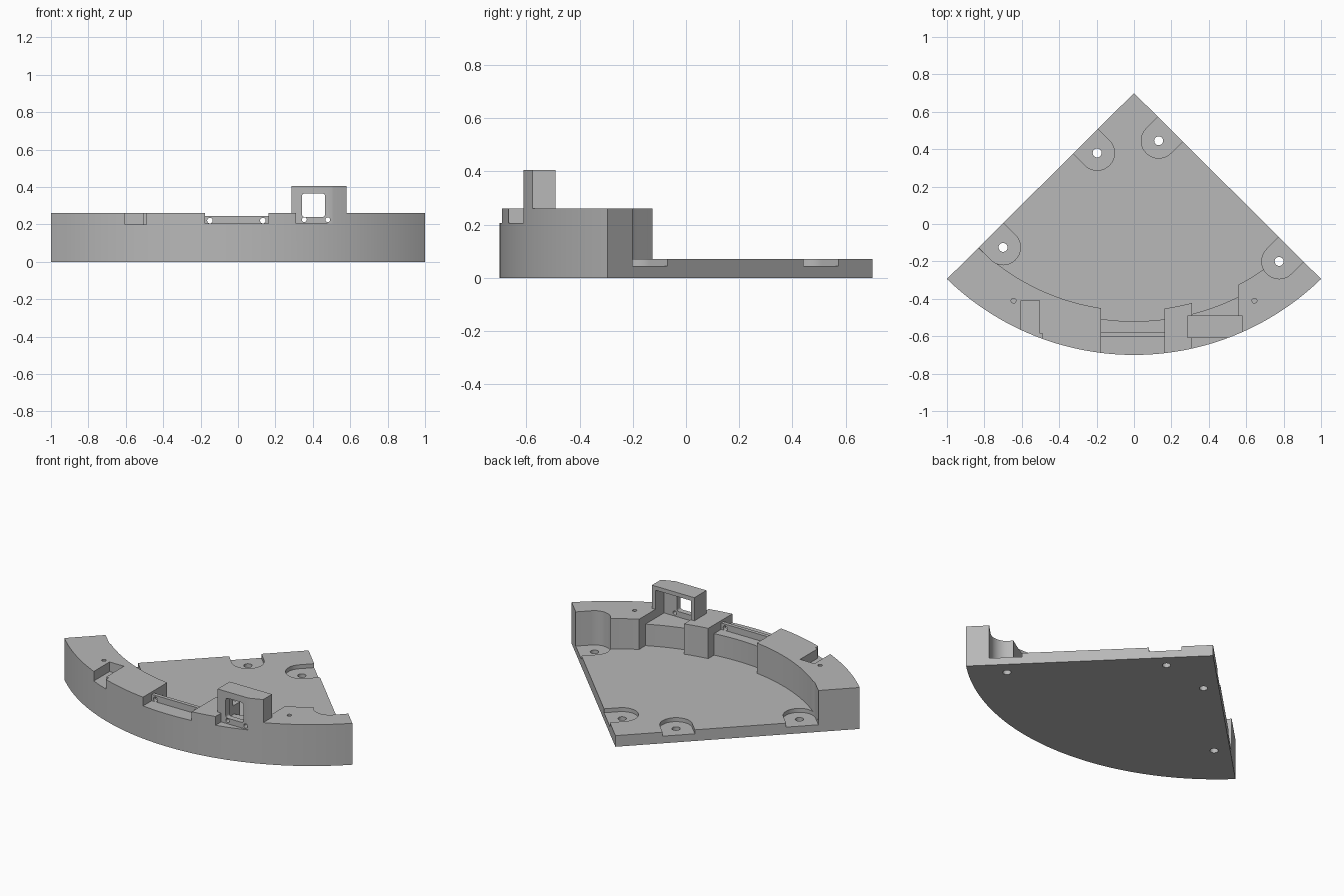
import bpy, bmesh, math
from mathutils import Vector

if "Cube" in bpy.data.objects:
    bpy.data.objects.remove(bpy.data.objects["Cube"], do_unlink=True)

grey = bpy.data.materials.new("light grey")
grey.use_nodes = True
grey.diffuse_color = (0.48, 0.48, 0.48, 1)
grey.node_tree.nodes["Principled BSDF"].inputs["Base Color"].default_value = (0.48, 0.48, 0.48, 1)

CY = 0.7345                      # centre of all the arcs
R_OUT, R_RIM, R_THIN = 1.4345, 1.1975, 1.2545
APEX = Vector((0, 0.70))
FLOOR, LEDGE, RIM, TOP = 0.07, 0.205, 0.26, 0.405


def prism(name, pts, z0, z1):
    """Extrude a plan outline from z0 to z1."""
    bm = bmesh.new()
    face = bm.faces.new([bm.verts.new((p[0], p[1], z0)) for p in pts])
    ext = bmesh.ops.extrude_face_region(bm, geom=[face])["geom"]
    bmesh.ops.translate(bm, vec=(0, 0, z1 - z0),
                        verts=[v for v in ext if isinstance(v, bmesh.types.BMVert)])
    bmesh.ops.recalc_face_normals(bm, faces=bm.faces)
    mesh = bpy.data.meshes.new(name)
    bm.to_mesh(mesh)
    bm.free()
    mesh.materials.append(grey)
    obj = bpy.data.objects.new(name, mesh)
    bpy.context.collection.objects.link(obj)
    return obj


def box(name, x0, x1, y0, y1, z0, z1):
    return prism(name, [(x0, y0), (x1, y0), (x1, y1), (x0, y1)], z0, z1)


def arc(cx, cy, r, a0, a1, n):
    return [(cx + r * math.cos(a0 + (a1 - a0) * i / n),
             cy + r * math.sin(a0 + (a1 - a0) * i / n)) for i in range(n + 1)]


def disc(name, x, y, r, z0, z1, n=24):
    return prism(name, arc(x, y, r, 0, math.tau, n)[:-1], z0, z1)


def sector(name, z1):
    half = math.asin(1 / R_OUT)
    down = -math.pi / 2
    return prism(name, arc(0, CY, R_OUT, down - half, down + half, 72) + [APEX], 0, z1)


def strip(name, x0, x1, r):
    """Cutter that thins the rim between two x positions."""
    a0, a1 = (-math.pi / 2 + math.asin(x / r) for x in (x0, x1))
    return prism(name, arc(0, CY, r, a0, a1, 10) + [(x1, -0.2), (x0, -0.2)], FLOOR, 1)


def boolean(obj, cutter, op="DIFFERENCE"):
    mod = obj.modifiers.new("cut", "BOOLEAN")
    mod.operation, mod.object, mod.solver = op, cutter, "EXACT"
    bpy.context.view_layer.objects.active = obj
    bpy.ops.object.modifier_apply(modifier=mod.name)
    bpy.data.objects.remove(cutter, do_unlink=True)


def along_y(obj, y):
    """Stand a plan shape upright so that its depth runs along y."""
    for v in obj.data.vertices:
        v.co = (v.co.x, y + v.co.z, v.co.y)
    obj.data.flip_normals()
    return obj


def screw_holes(obj, xs, z, r):
    for x in xs:
        boolean(obj, along_y(disc("hole", x, z, r, 0, 0.3, 16), -0.7))


# Base plate and raised curved rim in one body
body = sector("base_with_rim", RIM)
boolean(body, disc("interior", 0, CY, R_RIM, FLOOR, 1, 160))
for x0, x1 in ((-0.177, 0.162), (0.31, 0.555)):
    boolean(body, strip("thin_rim", x0, x1, R_THIN))
boolean(body, box("middle_recess", -0.177, 0.162, -0.9, -0.3, LEDGE, 1))
boolean(body, box("tower_recess", 0.31, 0.555, -0.61, -0.2, LEDGE, 1))
boolean(body, box("tower_front_recess", 0.31, 0.53, -0.9, -0.6, LEDGE, 1))

# Stepped notch in the right wing
boolean(body, prism("notch", [(-0.605, -0.41), (-0.605, -0.8), (-0.488, -0.8),
                              (-0.488, -0.585), (-0.505, -0.585), (-0.505, -0.41)], 0.2, 1))

# Round-ended mounting pockets that open through the straight sides
for x, y in ((-0.197, 0.38), (0.132, 0.445), (-0.7, -0.125), (0.776, -0.2)):
    out = math.radians(45 if x > 0 else 135)
    d = Vector((math.cos(out), math.sin(out))) * 0.3
    ends = arc(x, y, 0.093, out + math.pi / 2, out + 1.5 * math.pi, 20)
    slot = ends + [Vector(ends[-1]) + d, Vector(ends[0]) + d]
    boolean(body, prism("pocket", slot, 0.045, 1))
    boolean(body, disc("bolt_hole", x, y, 0.024, -1, 1))

# Small pin holes in the wings
for x in (-0.644, 0.644):
    boolean(body, disc("pin_hole", x, -0.41, 0.013, 0.12, 1, 16))

# Thin upright wall in the middle recess
wall = box("slot_wall", -0.177, 0.162, -0.603, -0.58, LEDGE, 0.245)
screw_holes(wall, (-0.15, 0.133), 0.22, 0.015)

# Hooded tower, open at the back, trimmed to the outer curve
tower = box("window_tower", 0.285, 0.58, -0.61, -0.49, LEDGE, TOP)
boolean(tower, sector("outer_curve", 1), "INTERSECT")
boolean(tower, box("cavity", 0.31, 0.555, -0.575, -0.3, 0.1, 0.38))
corners = []
for i, (x, z) in enumerate(((0.452, 0.352), (0.355, 0.352), (0.355, 0.253), (0.452, 0.253))):
    corners += arc(x, z, 0.013, i * math.pi / 2, (i + 1) * math.pi / 2, 4)
boolean(tower, along_y(prism("window", corners, 0, 0.3), -0.7))
screw_holes(tower, (0.355, 0.48), 0.225, 0.013)

# Smooth the curves and keep the edges crisp
for obj in (body, wall, tower):
    bpy.ops.object.select_all(action="DESELECT")
    obj.select_set(True)
    bpy.context.view_layer.objects.active = obj
    bpy.ops.object.shade_smooth_by_angle(angle=math.radians(30))
